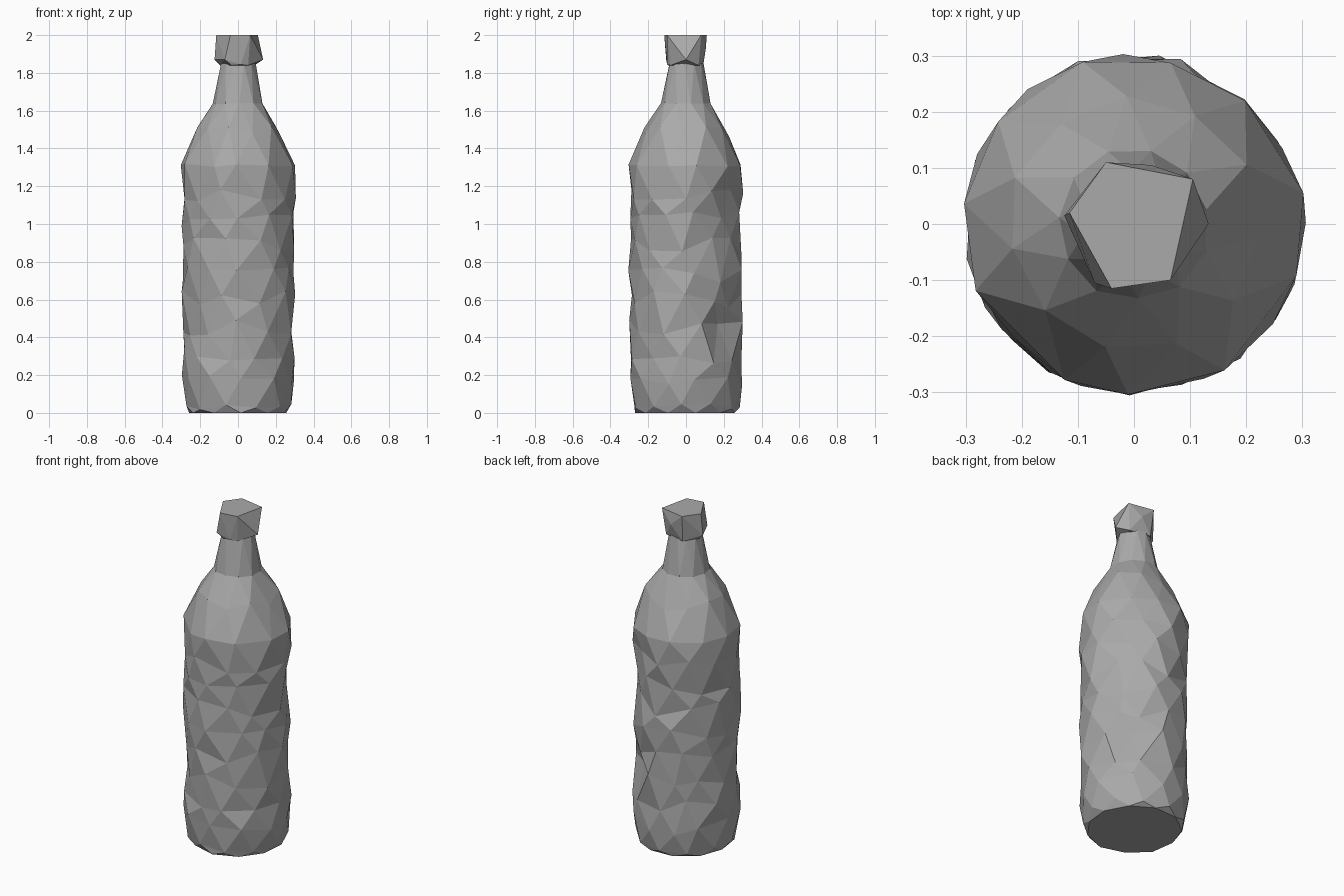
import bpy, bmesh, math, random
from mathutils import Vector

if "Cube" in bpy.data.objects:
    bpy.data.objects.remove(bpy.data.objects["Cube"], do_unlink=True)
random.seed(7)

grey = bpy.data.materials.new("dull_grey")
grey.use_nodes = True
GREY = (0.4, 0.4, 0.4, 1)
grey.diffuse_color = GREY
grey.node_tree.nodes["Principled BSDF"].inputs["Base Color"].default_value = GREY


def finish(name, bm):
    bmesh.ops.triangulate(bm, faces=bm.faces[:])
    bmesh.ops.recalc_face_normals(bm, faces=bm.faces[:])
    mesh = bpy.data.meshes.new(name)
    bm.to_mesh(mesh)
    bm.free()
    mesh.materials.append(grey)
    obj = bpy.data.objects.new(name, mesh)
    bpy.context.collection.objects.link(obj)
    return obj


def dent(angle, z):
    # Crumpled hollows on the back left side
    depth = 0
    for a, height, size in ((0.8, 0.95, 0.05), (0.75, 0.48, 0.06), (1.1, 1.2, 0.03), (-2.4, 0.45, 0.02)):
        d = (angle - a + math.pi) % math.tau - math.pi
        depth += size * math.exp(-(d / 0.35) ** 2 - ((z - height) / 0.13) ** 2)
    return depth


# Bottle: staggered faceted rings of (height, radius, height wobble, radius wobble)
SIDES = 11
rings = [(0, 0.265, 0, 0.006), (0.035, 0.282, 0.02, 0.004), (0.17, 0.3, 0.04, 0.006)]
rings += [(0.17 + 0.142 * i, 0.299, 0.05, 0.008) for i in range(1, 8)]
rings += [(1.31, 0.305, 0.008, 0.002), (1.49, 0.226, 0.03, 0.006),
          (1.64, 0.135, 0.004, 0.004), (1.85, 0.092, 0, 0.003)]
bm = bmesh.new()
loops = []
for k, (z, r, dz, dr) in enumerate(rings):
    loop = []
    for i in range(SIDES):
        a = math.tau * (i + 0.5 * (k % 2)) / SIDES + 0.2
        if 2 <= k <= 10:
            a += random.uniform(-0.1, 0.1)
        h = z + random.uniform(-dz, dz)
        rad = r + random.uniform(-dr, dr) - dent(a, h)
        loop.append(bm.verts.new((rad * math.cos(a), rad * math.sin(a), h)))
    loops.append(loop)
for k in range(len(loops) - 1):
    low, high = loops[k], loops[k + 1]
    for i in range(SIDES):
        j = (i + 1) % SIDES
        if k % 2 == 0:
            bm.faces.new((low[i], low[j], high[i]))
            bm.faces.new((high[i], low[j], high[j]))
        else:
            bm.faces.new((low[i], high[j], high[i]))
            bm.faces.new((low[i], low[j], high[j]))
bm.faces.new(loops[0])
bm.faces.new(loops[-1])
finish("bottle", bm)

# Cap: chunky irregular pentagon with a few bulging corners
top = [(-0.115, 0.02), (-0.05, 0.11), (0.105, 0.08), (0.065, -0.1), (-0.04, -0.115)]
bulge = [(0.133, 0, 1.87), (-0.124, 0.015, 1.87), (0.03, 0.105, 1.93),
         (-0.07, -0.105, 1.87), (0.015, -0.1, 1.845)]
bm = bmesh.new()
for x, y in top:
    bm.verts.new((x, y, 2))
    bm.verts.new((x * 0.83, y * 0.83, 1.84))
for co in bulge:
    bm.verts.new(Vector(co))
bmesh.ops.convex_hull(bm, input=bm.verts[:])
finish("cap", bm)
